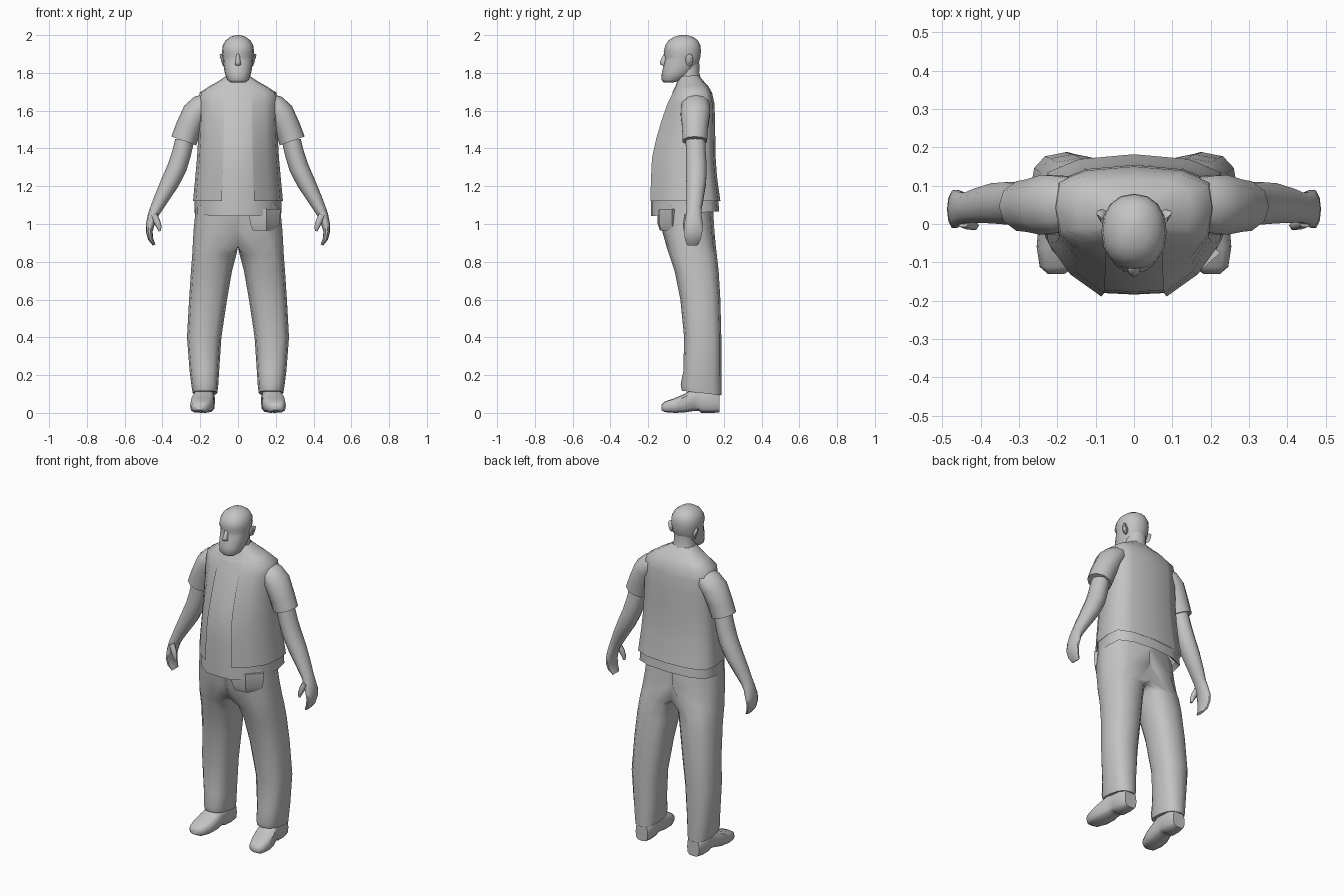
import bpy, bmesh, math
from mathutils import Vector

grey = bpy.data.materials.new("plain grey")
grey.diffuse_color = (0.55, 0.55, 0.55, 1)


def loft(name, rings, mirror=False, angle=45, caps=(True, True), cut=None, edit=None, merge=False):
    """Skin a list of equal closed rings, optionally capped, cut by a rule and mirrored."""
    bm = bmesh.new()
    rows = [[bm.verts.new(p) for p in r] for r in rings]
    n = len(rows[0])
    for a, b in zip(rows, rows[1:]):
        for i in range(n):
            bm.faces.new((a[i], a[(i + 1) % n], b[(i + 1) % n], b[i]))
    for wanted, row in zip(caps, (rows[0], rows[-1])):
        if wanted:
            bm.faces.new(row)
    bmesh.ops.recalc_face_normals(bm, faces=bm.faces)
    if cut:
        gone = [f for f in bm.faces if cut(f.calc_center_median())]
        bmesh.ops.delete(bm, geom=gone, context='FACES')
    if edit:
        for v in bm.verts:
            edit(v.co)
    me = bpy.data.meshes.new(name)
    bm.to_mesh(me)
    bm.free()
    me.materials.append(grey)
    me.shade_smooth()
    me.set_sharp_from_angle(angle=math.radians(angle))
    ob = bpy.data.objects.new(name, me)
    bpy.context.collection.objects.link(ob)
    if mirror:
        ob.modifiers.new("mirror", 'MIRROR').use_mirror_merge = merge
    return ob


def unit_ring(n, power=2.0):
    """Points of a superellipse of radius one."""
    out = []
    for i in range(n):
        a = math.tau * i / n
        c, s = math.cos(a), math.sin(a)
        out.append((math.copysign(abs(c) ** (2 / power), c),
                    math.copysign(abs(s) ** (2 / power), s)))
    return out


def flat_ring(z, x0, x1, y0, y1, n=12, power=2.6, tilt=0):
    cx, rx, cy, ry = (x0 + x1) / 2, (x1 - x0) / 2, (y0 + y1) / 2, (y1 - y0) / 2
    return [Vector((cx + rx * c, cy + ry * s, z + tilt * s)) for c, s in unit_ring(n, power)]


def limb(points, n=10, power=2.0):
    """Rings across a path in the xz plane; point = x, y, z, half width, half depth."""
    cs = [Vector(p[:3]) for p in points]
    rings = []
    for i, p in enumerate(points):
        t = cs[min(i + 1, len(cs) - 1)] - cs[max(i - 1, 0)]
        u = Vector((-t.z, 0, t.x)).normalized()
        rings.append([cs[i] + u * p[3] * c + Vector((0, p[4] * s, 0)) for c, s in unit_ring(n, power)])
    return rings


def torso_ring(z, w, f, b, tilt=0):
    """Broad flat back, wedge-shaped belly."""
    half = [(0, f), (.36 * w, f + .004), (.7 * w, f * .68), (.94 * w, f * .26), (w, .3 * b),
            (.95 * w, .74 * b), (.6 * w, .93 * b), (0, b)]
    pts = half + [(-x, y) for x, y in half[-2:0:-1]]
    return [Vector((x, y, z + tilt * y)) for x, y in pts]


# upper body clothes: shirt showing at the hem and between the open vest fronts
body = [(1.25, .226, -.189, .164), (1.35, .217, -.184, .157), (1.45, .211, -.162, .155),
        (1.55, .208, -.133, .154), (1.64, .208, -.101, .150), (1.695, .204, -.074, .138),
        (1.73, .150, -.055, .118), (1.758, .100, -.046, .092), (1.785, .060, -.040, .070)]
loft("shirt", [torso_ring(1.085, .215, -.155, .145, .06), torso_ring(1.055, .230, -.184, .176, .07),
               torso_ring(1.13, .229, -.184, .170)]
     + [torso_ring(z, w - .005, f + .007, b - .004) for z, w, f, b in body[:5]]
     + [torso_ring(1.71, .185, -.064, .128)], angle=60,
     caps=(False, False), cut=lambda c: c.z > 1.15 and not (abs(c.x) < .16 and c.y < -.02))
loft("vest", [torso_ring(1.122, .238, -.193, .182)] + [torso_ring(*r) for r in body], angle=75,
     caps=(False, False), cut=lambda c: abs(c.x) < .06 and c.y < -.03 and c.z < 1.7)

loft("sleeves", limb([(.160, .052, 1.645, .05, .068), (.190, .051, 1.625, .064, .078),
                      (.225, .05, 1.588, .071, .082),
                      (.262, .048, 1.51, .069, .072), (.287, .047, 1.44, .070, .068)], n=10),
     mirror=True, caps=(False, True), angle=60)

# arms and hands
loft("arms", limb([(.283, .05, 1.44, .05, .054), (.300, .052, 1.37, .051, .056), (.322, .054, 1.30, .052, .058),
                   (.360, .054, 1.22, .049, .055), (.406, .048, 1.135, .039, .047),
                   (.434, .043, 1.080, .032, .041), (.451, .041, 1.045, .027, .044),
                   (.464, .040, 1.0, .023, .051), (.470, .038, .96, .018, .051),
                   (.462, .036, .92, .014, .044), (.444, .034, .889, .007, .030)]), mirror=True,
     caps=(False, True), angle=60)
loft("thumbs", limb([(.446, .006, 1.050, .018, .016), (.430, .0, 1.015, .018, .016),
                     (.418, -.004, .985, .014, .013), (.414, -.004, .962, .006, .008)], n=6),
     mirror=True, angle=70)

# trousers: half hips running down into one leg, mirrored across the middle
legs = [(.105, .110, .240, -.022, .188), (.14, .105, .246, -.028, .188), (.22, .100, .256, -.014, .187),
        (.40, .088, .270, -.010, .187), (.60, .058, .259, -.030, .182), (.75, .032, .249, -.060, .173),
        (.84, .008, .242, -.090, .163), (.88, -.08, .240, -.103, .158),
        (.97, -.20, .235, -.128, .150), (1.10, -.222, .222, -.142, .142)]
rows = [flat_ring(*r, tilt=-.012 if r[0] < .2 else 0) for r in legs]
for row in rows:
    for p in row:
        p.x = max(p.x, 0)
loft("trousers", rows, mirror=True, merge=True, caps=(True, False), angle=60, cut=lambda c: c.x < .0005)

# pouch hanging under the shirt on one side
loft("belt_pouch", [[Vector((x, y + d, z)) for x, y in ((x0, -.150), (.15, -.143), (x1, -.075),
                                                       (x1 - .03, -.05), (x0, -.09))]
                    for z, d, x0, x1 in ((.965, .012, .08, .20), (1.0, 0, .065, .22), (1.08, 0, .055, .225))],
     angle=30)

# shoes, lofted from toe to heel
shoe = [(-.13, .203, .022, .014, .042), (-.112, .200, .046, .004, .060), (-.06, .194, .060, .0, .078),
        (-.01, .188, .062, .002, .100), (.04, .180, .054, .010, .130), (.07, .176, .050, .010, .14),
        (.08, .176, .050, .0, .14), (.14, .174, .053, .0, .13), (.178, .172, .040, .002, .10)]
loft("shoes", [[Vector((cx + hw * c, y, (z0 + z1) / 2 + (z1 - z0) / 2 * s)) for c, s in unit_ring(12, 3.2)]
               for y, cx, hw, z0, z1 in shoe], mirror=True)


# head with sunken eyes
def eye_sockets(co):
    if 1.87 < co.z < 1.895 and co.y < -.07 and .015 < abs(co.x) < .06:
        co.y += .010


head = [(1.750, .040, -.118, -.065), (1.763, .058, -.130, -.010), (1.80, .070, -.128, .035),
        (1.835, .076, -.120, .060), (1.862, .079, -.114, .071), (1.885, .081, -.114, .076),
        (1.912, .085, -.118, .079), (1.945, .081, -.110, .077), (1.973, .065, -.092, .062),
        (1.991, .040, -.063, .035), (2.0, .012, -.028, .004)]
loft("head", [flat_ring(z, -w, w, f, b, n=16, power=2.2) for z, w, f, b in head], angle=70, edit=eye_sockets)
loft("neck", [flat_ring(z, -w, w, f, b, power=2) for z, w, f, b in
              ((1.765, .068, -.046, .080), (1.80, .060, -.05, .070), (1.85, .06, -.05, .071))],
     caps=(False, False))
loft("nose", [flat_ring(z, -w, w, f, -.100, n=8, power=2) for z, w, f in
              ((1.838, .010, -.122), (1.845, .017, -.138), (1.858, .013, -.139), (1.900, .008, -.118))],
     angle=80)
loft("ears", [[Vector((x + .008 * s, .012 + d + ry * c, 1.868 + rz * s)) for c, s in unit_ring(8)]
              for x, d, ry, rz in ((.070, 0, .020, .026), (.080, .006, .020, .034),
                                   (.090, .015, .010, .029), (.086, .016, .004, .012))], mirror=True)
